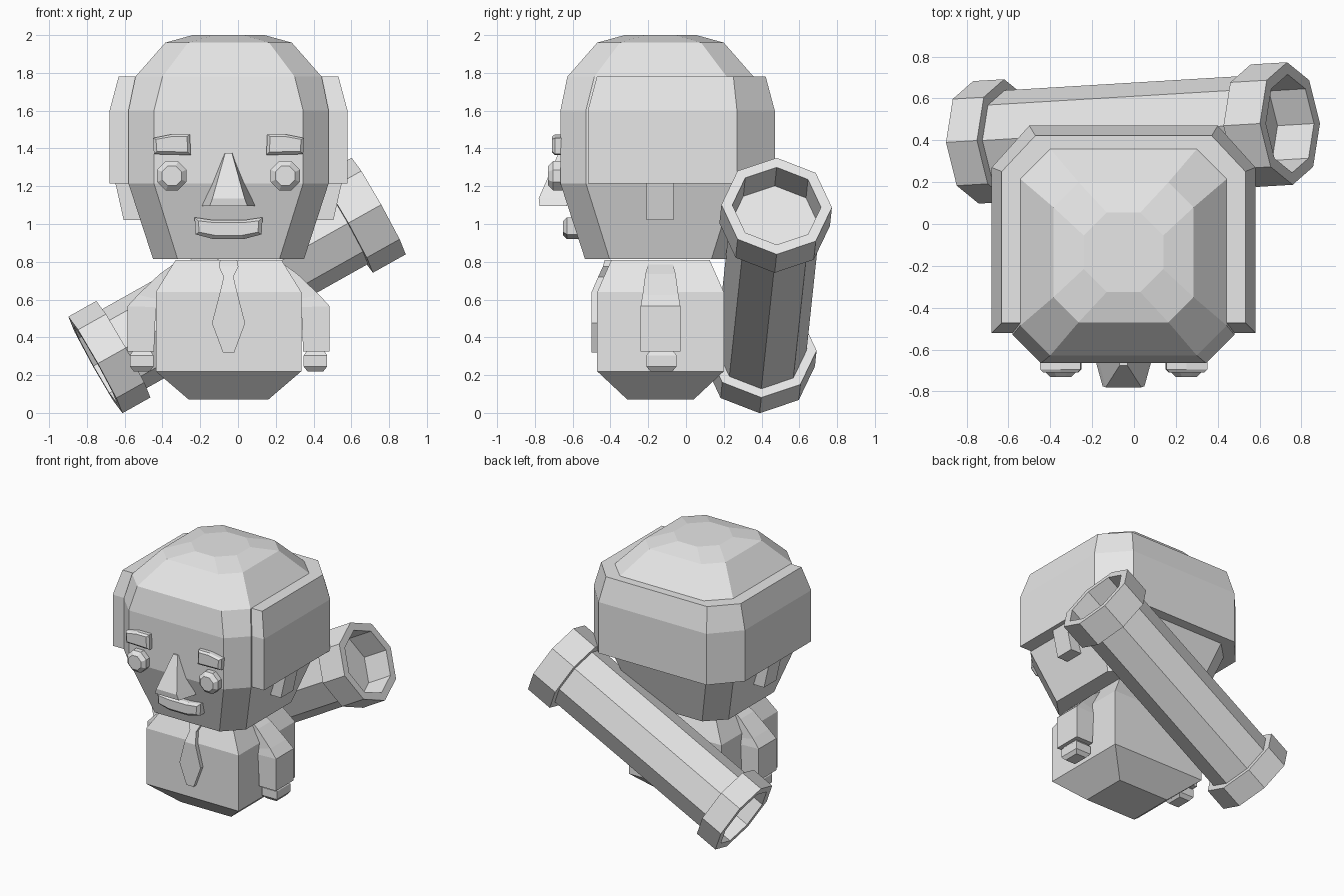
import bpy, bmesh, math
from mathutils import Vector

if "Cube" in bpy.data.objects:
    bpy.data.objects.remove(bpy.data.objects["Cube"])

grey = bpy.data.materials.new("plain_grey")
grey.diffuse_color = (0.8, 0.8, 0.8, 1)
grey.use_nodes = True
grey.node_tree.nodes["Principled BSDF"].inputs["Base Color"].default_value = grey.diffuse_color

CX, CY = -0.05, -0.135   # centre of the figure


def loft(name, rings):
    """Join equal-length rings of points into a closed, flat-faced solid."""
    bm = bmesh.new()
    loops = [[bm.verts.new(p) for p in r] for r in rings]
    n = len(loops[0])
    for a, b in zip(loops, loops[1:]):
        for i in range(n):
            j = (i + 1) % n
            bm.faces.new((a[i], a[j], b[j], b[i]))
    bm.faces.new(loops[0])
    bm.faces.new(loops[-1])
    bmesh.ops.recalc_face_normals(bm, faces=bm.faces)
    me = bpy.data.meshes.new(name)
    bm.to_mesh(me)
    bm.free()
    me.materials.append(grey)
    ob = bpy.data.objects.new(name, me)
    bpy.context.collection.objects.link(ob)
    return ob


def octagon(h, c, z):
    """Square of half-size h with cut corners, flat sides of half-length c."""
    pts = [(c, -h), (h, -c), (h, c), (c, h), (-c, h), (-h, c), (-h, -c), (-c, -h)]
    return [(CX + x, CY + y, z) for x, y in pts]


def rect(x0, x1, y0, y1, z):
    return [(x0, y0, z), (x1, y0, z), (x1, y1, z), (x0, y1, z)]


def plate(name, outline, back, front, bevel=0.02):
    """Extrude an x-z outline along y with a bevelled front rim."""
    cx = sum(p[0] for p in outline) / len(outline)
    cz = sum(p[1] for p in outline) / len(outline)
    hx = max(abs(p[0] - cx) for p in outline)
    hz = max(abs(p[1] - cz) for p in outline)
    kx, kz = 1 - bevel / hx, 1 - bevel / hz
    inner = [(cx + (x - cx) * kx, cz + (z - cz) * kz) for x, z in outline]
    return loft(name, [[(x, back, z) for x, z in outline],
                       [(x, front + bevel, z) for x, z in outline],
                       [(x, front, z) for x, z in inner]])


# head
loft("head", [octagon(*r) for r in (
    (0.40, 0.27, 0.815), (0.53, 0.395, 1.215), (0.53, 0.395, 1.60),
    (0.493, 0.35, 1.78), (0.335, 0.215, 1.96), (0.19, 0.08, 2.0))])


# hair band, open at the face, with cut back corners
def hair_ring(inset, z):
    w, f, b = 0.63 - inset, -0.52 + inset, 0.47 - inset
    c, k = 0.45 - inset * 0.6, 0.27 - inset * 0.4
    return [(CX + x, y, z) for x, y in
            ((-w, f), (w, f), (w, k), (c, b), (-c, b), (-w, k))]


loft("hair", [hair_ring(0, 1.215), hair_ring(0, 1.60), hair_ring(0.048, 1.78)])

# body
loft("body", [rect(CX - hx, CX + hx, CY - hy, CY + hy, z) for hx, hy, z in (
    (0.21, 0.175, 0.07), (0.385, 0.335, 0.22), (0.385, 0.335, 0.64), (0.28, 0.26, 0.81))])

# tie, following the slope of the chest
tie = [(0.045, -0.43, 0.81), (0.052, -0.44, 0.775), (0.026, -0.465, 0.72),
       (0.045, -0.50, 0.64), (0.088, -0.50, 0.475), (0.03, -0.50, 0.32)]
loft("tie", [rect(CX - w, CX + w, y, y + 0.06, z) for w, y, z in tie])

# paired parts
for s, side in ((-1, "left"), (1, "right")):
    def X(x):
        return CX + s * x

    # arm: outer x, outer z, inner x, inner z, half depth
    arm = ((0.26, 0.81, 0.24, 0.77, 0.06), (0.365, 0.735, 0.32, 0.66, 0.08),
           (0.48, 0.625, 0.37, 0.60, 0.095), (0.535, 0.565, 0.385, 0.56, 0.105),
           (0.535, 0.325, 0.395, 0.325, 0.105))
    loft(side + "_arm", [[(X(xo), -0.135 - d, zo), (X(xo), -0.135 + d, zo),
                          (X(xi), -0.135 + d, zi), (X(xi), -0.135 - d, zi)]
                         for xo, zo, xi, zi, d in arm])

    # hand
    loft(side + "_hand", [rect(X(0.46) - w, X(0.46) + w, -0.13 - d, -0.13 + d, z)
                          for w, d, z in ((0.042, 0.058, 0.22), (0.062, 0.08, 0.245),
                                          (0.062, 0.08, 0.305), (0.045, 0.06, 0.33))])

    # sideburn
    loft(side + "_sideburn", [rect(X(0.45), X(xo), -0.21, -0.065, z)
                              for xo, z in ((0.60, 1.22), (0.555, 1.02))])

    # eye
    plate(side + "_eye", [(X(0.30) + 0.084 * math.cos(math.pi * (k + 0.5) / 4),
                           1.255 + 0.084 * math.sin(math.pi * (k + 0.5) / 4))
                          for k in range(8)], -0.62, -0.73, 0.026)

    # eyebrow
    plate(side + "_eyebrow", [(X(0.20), 1.365), (X(0.395), 1.37), (X(0.40), 1.455),
                              (X(0.30), 1.475), (X(0.205), 1.475)], -0.62, -0.71, 0.016)

# nose
loft("nose", [[(CX - wb, -0.63, z), (CX - wf, y, z), (CX + wf, y, z), (CX + wb, -0.63, z)]
              for wb, wf, y, z in ((0.14, 0.10, -0.775, 1.095), (0.125, 0.085, -0.78, 1.135),
                                   (0.025, 0.018, -0.675, 1.375))])

# mouth
plate("mouth", [(-0.225, 0.945), (-0.13, 0.92), (0.03, 0.92), (0.125, 0.945),
                (0.13, 1.035), (0.03, 1.02), (-0.13, 1.02), (-0.23, 1.035)],
      -0.54, -0.65, 0.02)

# carried tube: eight-sided, with a hollow collar at each end
start, end = Vector((-0.755, 0.39, 0.254)), Vector((0.745, 0.48, 1.095))
length = (end - start).length
axis = (end - start).normalized()
u = (Vector((0, 1, 0)) - axis * axis.y).normalized()
v = axis.cross(u)
R, r, bore = 0.293, 0.24, 0.235
profile = ((0.17, bore), (0, bore), (0, R), (0.17, R), (0.17, r),
           (length - 0.2, r), (length - 0.2, R), (length, R), (length, bore),
           (length - 0.2, bore))
loft("tube", [[start + axis * t + (u * math.cos(k * math.pi / 4)
                                   + v * math.sin(k * math.pi / 4)) * q
               for k in range(8)] for t, q in profile])
